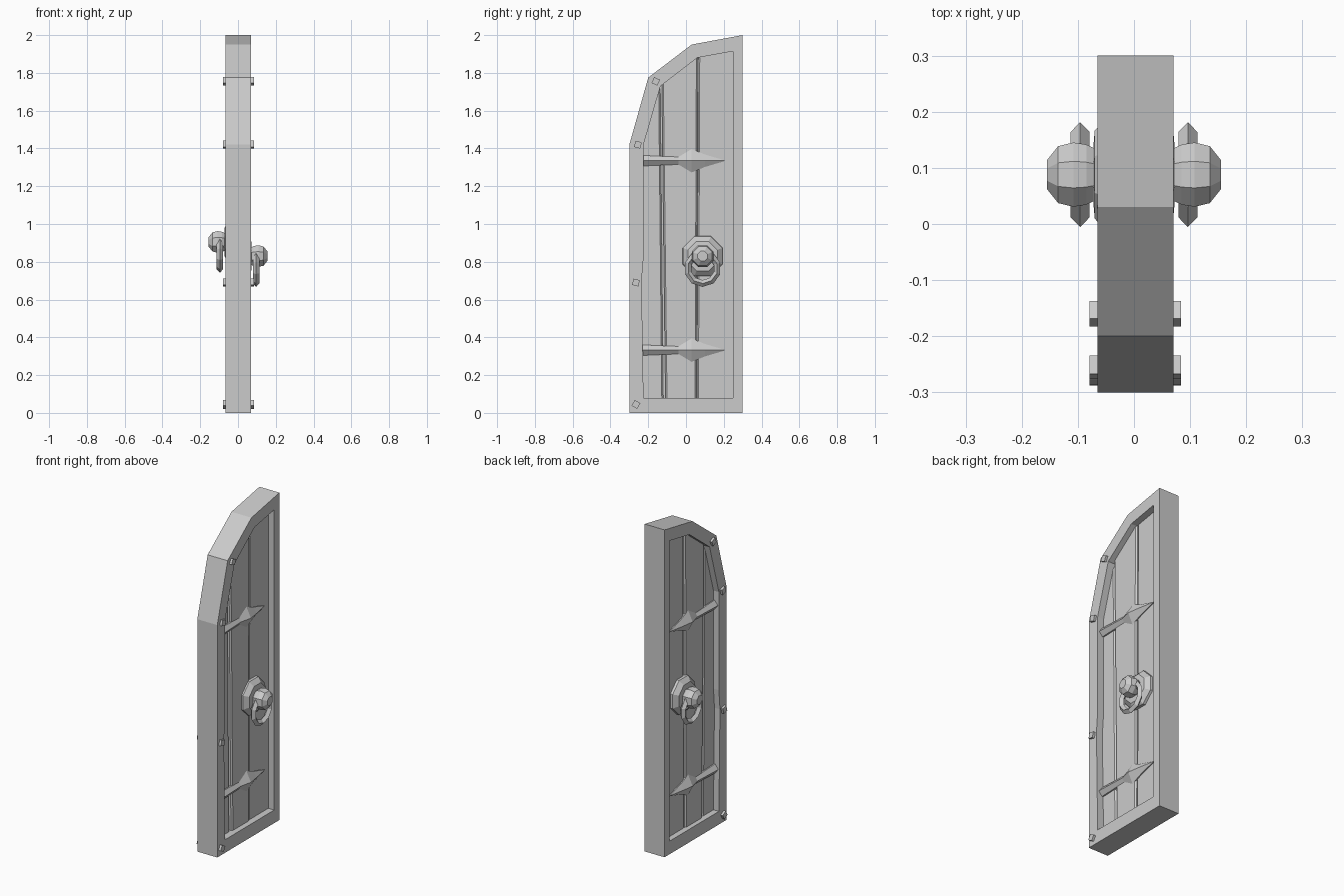
import bpy, bmesh, math
from mathutils import Matrix, Vector

cube = bpy.data.objects.get("Cube")
if cube:
    bpy.data.objects.remove(cube, do_unlink=True)

grey = bpy.data.materials.new("plain grey")
grey.use_nodes = True
grey.diffuse_color = (0.6, 0.6, 0.6, 1)
grey.node_tree.nodes["Principled BSDF"].inputs["Base Color"].default_value = (0.6, 0.6, 0.6, 1)


def finish(name, bm):
    bmesh.ops.recalc_face_normals(bm, faces=bm.faces)
    mesh = bpy.data.meshes.new(name)
    bm.to_mesh(mesh)
    bm.free()
    mesh.materials.append(grey)
    obj = bpy.data.objects.new(name, mesh)
    bpy.context.collection.objects.link(obj)
    return obj


def loft(bm, loops, closed=False, caps=True):
    """Skin a list of equal-length point loops."""
    rings = [[bm.verts.new(p) for p in loop] for loop in loops]
    pairs = list(zip(rings, rings[1:]))
    if closed:
        pairs.append((rings[-1], rings[0]))
    for a, b in pairs:
        for i in range(len(a)):
            j = (i + 1) % len(a)
            bm.faces.new((a[i], a[j], b[j], b[i]))
    if caps and not closed:
        bm.faces.new(rings[0])
        bm.faces.new(rings[-1])


def turned(bm, profile, y, z, side, sides=8):
    """Turn a (depth, radius) profile around the x axis."""
    loops = []
    for x, r in profile:
        angles = [math.tau * (i + 0.5) / sides for i in range(sides)]
        loops.append([(side * x, y + r * math.cos(a), z + r * math.sin(a)) for a in angles])
    loft(bm, loops)


# Frame: outer and inner outlines swept through the thickness
BACK, FRONT = -0.065, 0.07
outer = [(-0.3, 0), (0.3, 0), (0.3, 2), (0.03, 1.95), (-0.2, 1.775), (-0.3, 1.42),
         (-0.3, 0.82), (-0.3, 0.7)]
inner = [(-0.225, 0.08), (0.25, 0.08), (0.25, 1.915), (0.06, 1.88), (-0.135, 1.73),
         (-0.225, 1.42), (-0.225, 0.82), (-0.235, 0.7)]
bm = bmesh.new()
loft(bm, [[(x, y, z) for y, z in line] for x, line in
          ((BACK, outer), (FRONT, outer), (FRONT, inner), (BACK, inner))], closed=True)
bmesh.ops.dissolve_limit(bm, angle_limit=0.01, verts=bm.verts, edges=bm.edges)
finish("door_frame", bm)

# Planks: hand-cut boards of slightly different thickness
planks = {
    "hinge_plank": (0.028, [(-0.26, 0.05), (-0.12, 0.05), (-0.137, 1.76), (-0.26, 1.42)]),
    "middle_plank": (0.036, [(-0.108, 0.05), (0.056, 0.05), (0.063, 1.91), (-0.128, 1.76)]),
    "latch_plank": (0.03, [(0.058, 0.05), (0.27, 0.05), (0.27, 1.94), (0.065, 1.91)]),
}
for name, (depth, line) in planks.items():
    mid = sum((Vector(p) for p in line), Vector((0, 0))) / len(line)
    bm = bmesh.new()
    loops = []
    for x, inset in ((-depth, 0.008), (0.008 - depth, 0), (depth - 0.008, 0), (depth, 0.008)):
        loops.append([(x, y + math.copysign(inset, mid.x - y), z) for y, z in line])
    loft(bm, loops)
    finish(name, bm)

# Thin core closing the gaps between planks
bm = bmesh.new()
loft(bm, [[(x, y, z) for y, z in inner] for x in (-0.012, 0.012)])
finish("door_core", bm)

# Strap hinges: ridged bars ending in a spear point
stations = [(-0.23, 0.028, 0.058), (-0.04, 0.02, 0.05), (0.03, 0.062, 0.066), (0.1, 0.033, 0.056),
            (0.205, 0.002, 0.036)]
for label, height in (("lower", 0.332), ("upper", 1.335)):
    for face, side in (("left", 1), ("right", -1)):
        bm = bmesh.new()
        loft(bm, [[(side * 0.024, y, height - h), (side * 0.036, y, height - h),
                   (side * top, y, height), (side * 0.036, y, height + h),
                   (side * 0.024, y, height + h)] for y, h, top in stations])
        finish(f"{label}_{face}_hinge_strap", bm)

# Handles: stepped back plate, knob and hanging ring on each face
HANDLE_Y = 0.088
for face, side, z in (("left", 1, 0.83), ("right", -1, 0.905)):
    bm = bmesh.new()
    turned(bm, [(0.025, 0.115), (0.045, 0.113), (0.07, 0.085), (0.072, 0.06)], HANDLE_Y, z, side)
    finish(f"{face}_handle_plate", bm)

    bm = bmesh.new()
    turned(bm, [(0.06, 0.045), (0.085, 0.058), (0.108, 0.062), (0.135, 0.055), (0.155, 0.028)],
           HANDLE_Y, z, side)
    finish(f"{face}_handle_knob", bm)

    bm = bmesh.new()
    loops = []
    for i in range(10):
        a = math.tau * i / 10
        loops.append([(side * (0.096 + dx), HANDLE_Y + r * math.sin(a), z - 0.065 + r * math.cos(a))
                      for dx, r in ((0, 0.098), (0.017, 0.08), (0, 0.062), (-0.017, 0.08))])
    loft(bm, loops, closed=True)
    finish(f"{face}_handle_ring", bm)

# Square nail heads along the hinge edge, standing out of both faces
nails = [(-0.16, 1.755, 25), (-0.255, 1.42, 15), (-0.265, 0.69, 15), (-0.265, 0.045, 30)]
for number, (y, z, turn) in enumerate(nails, 1):
    bm = bmesh.new()
    place = (Matrix.Translation(((BACK + FRONT) / 2, y, z)) @ Matrix.Rotation(math.radians(-turn), 4, "X")
             @ Matrix.Diagonal((FRONT - BACK + 0.028, 0.034, 0.034, 1)))
    bmesh.ops.create_cube(bm, size=1, matrix=place)
    finish(f"nail_{number}", bm)
